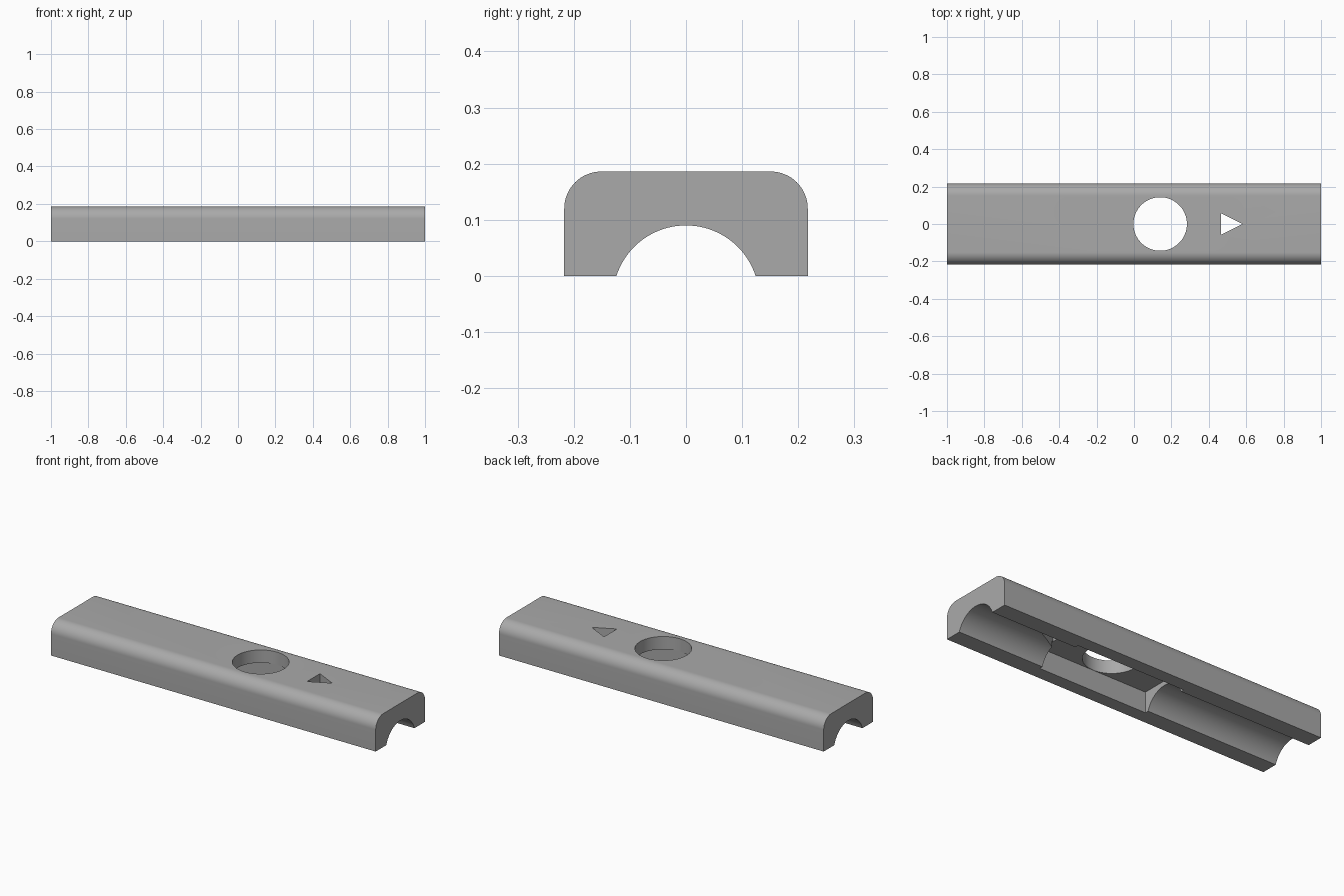
import bpy
import bmesh
from math import sin, cos, pi, radians

if "Cube" in bpy.data.objects:
    bpy.data.objects.remove(bpy.data.objects["Cube"], do_unlink=True)

LENGTH, HALF_WIDTH, HEIGHT, ROUND = 2.0, 0.217, 0.186, 0.066
HOLE_X, HOLE_R = 0.14, 0.143

grey = bpy.data.materials.new("plain grey")
grey.use_nodes = True
colour = (0.4, 0.4, 0.4, 1)
grey.diffuse_color = colour
grey.node_tree.nodes["Principled BSDF"].inputs["Base Color"].default_value = colour


def prism(name, points, direction):
    """Extrude a closed outline along a direction."""
    bm = bmesh.new()
    face = bm.faces.new([bm.verts.new(p) for p in points])
    ext = bmesh.ops.extrude_face_region(bm, geom=[face])
    moved = [v for v in ext["geom"] if isinstance(v, bmesh.types.BMVert)]
    bmesh.ops.translate(bm, verts=moved, vec=direction)
    bmesh.ops.recalc_face_normals(bm, faces=bm.faces)
    mesh = bpy.data.meshes.new(name)
    bm.to_mesh(mesh)
    bm.free()
    mesh.materials.append(grey)
    obj = bpy.data.objects.new(name, mesh)
    bpy.context.collection.objects.link(obj)
    return obj


def arc(cy, cz, r, start, end, steps):
    angles = [radians(start + (end - start) * i / steps) for i in range(steps + 1)]
    return [(cy + r * cos(a), cz + r * sin(a)) for a in angles]


# Bar: rounded top corners, shallow round channel along the underside
inner, top = HALF_WIDTH - ROUND, HEIGHT - ROUND
channel_r, channel_z, rim = 0.1304, -0.0404, 18.05
profile = [(HALF_WIDTH, 0)]
profile += arc(inner, top, ROUND, 0, 90, 16)
profile += arc(-inner, top, ROUND, 90, 180, 16)
profile += [(-HALF_WIDTH, 0)]
profile += [(y, max(z, 0)) for y, z in
            arc(0, channel_z, channel_r, 180 - rim, rim, 40)]
bar = prism("clip_bar", [(-LENGTH / 2, y, z) for y, z in profile], (LENGTH, 0, 0))

# Cutters: pocket below, round hole and arrow hole through the top
w, x0, x1 = 0.144, -0.193, 0.475
pocket = prism("pocket_cutter",
               [(x0, -w, -0.1), (x1, -w, -0.1), (x1, w, -0.1), (x0, w, -0.1)],
               (0, 0, 0.215))
hole = prism("round_hole_cutter",
             [(HOLE_X + HOLE_R * cos(2 * pi * i / 64), HOLE_R * sin(2 * pi * i / 64), 0.05)
              for i in range(64)], (0, 0, 0.3))
arrow = prism("arrow_hole_cutter",
              [(0.465, -0.057, 0.03), (0.58, 0, 0.03), (0.465, 0.057, 0.03)],
              (0, 0, 0.3))

bpy.context.view_layer.objects.active = bar
for cutter in (pocket, hole, arrow):
    cutter.hide_render = True
    mod = bar.modifiers.new(cutter.name, "BOOLEAN")
    mod.operation, mod.solver, mod.object = "DIFFERENCE", "EXACT", cutter
    bpy.ops.object.modifier_apply(modifier=mod.name)
    bpy.data.objects.remove(cutter, do_unlink=True)

# Smooth shading on the rounds, crisp edges elsewhere
bpy.ops.object.select_all(action="DESELECT")
bar.select_set(True)
bpy.ops.object.shade_smooth_by_angle(angle=radians(30))
